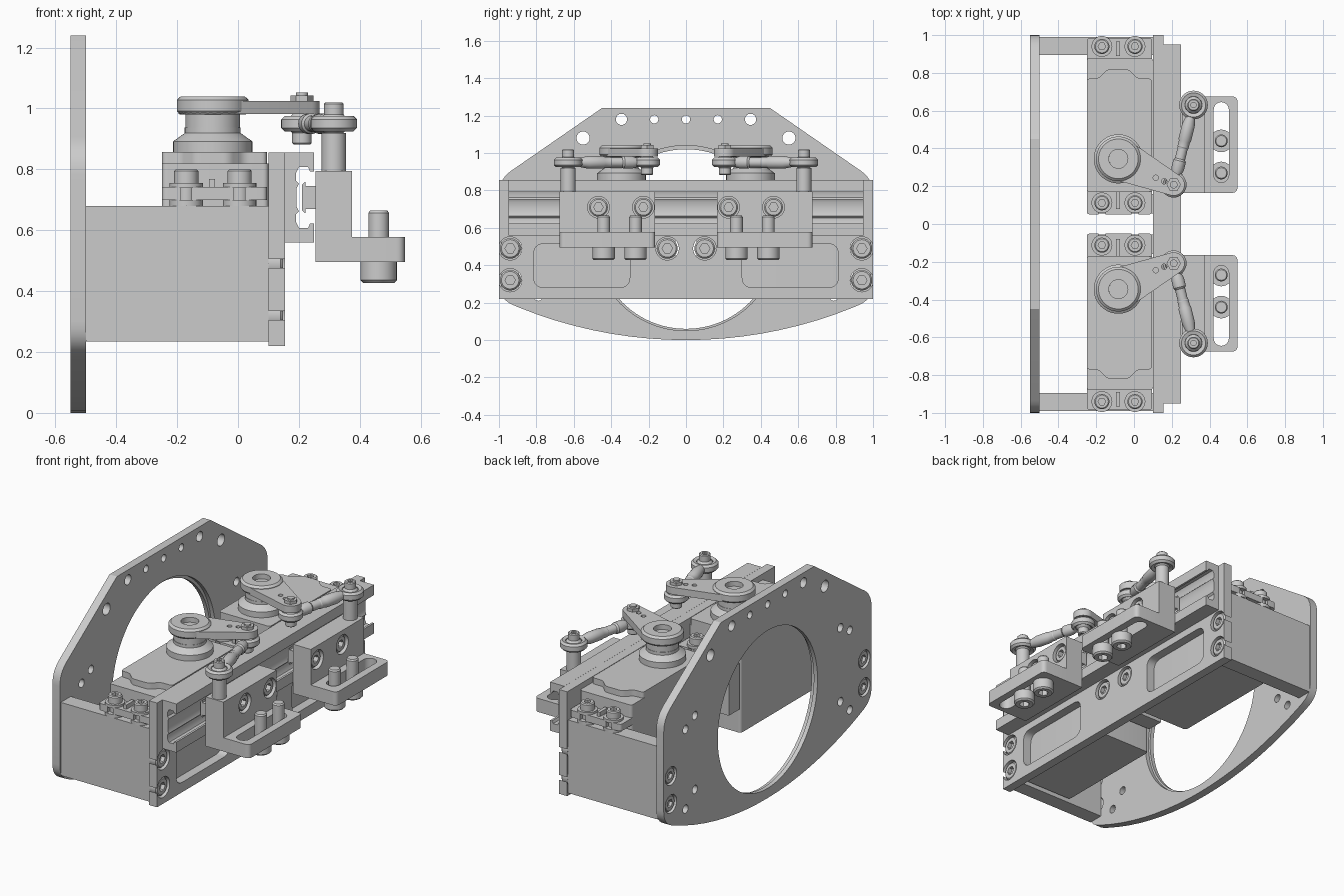
import bpy, bmesh, math
from mathutils import Vector, Matrix

if "Cube" in bpy.data.objects:
    bpy.data.objects.remove(bpy.data.objects["Cube"])

# ---------- helpers: all geometry is baked in world coordinates ----------
def finish(name, bm):
    bmesh.ops.recalc_face_normals(bm, faces=bm.faces[:])
    me = bpy.data.meshes.new(name)
    bm.to_mesh(me)
    bm.free()
    ob = bpy.data.objects.new(name, me)
    bpy.context.collection.objects.link(ob)
    return ob

def prism(name, pts, axis, a, b):
    put = {'x': lambda p, t: (t, p[0], p[1]), 'y': lambda p, t: (p[0], t, p[1]),
           'z': lambda p, t: (p[0], p[1], t)}[axis]
    bm = bmesh.new()
    lo = [bm.verts.new(put(p, a)) for p in pts]
    hi = [bm.verts.new(put(p, b)) for p in pts]
    n = len(pts)
    bm.faces.new(lo)
    bm.faces.new(hi[::-1])
    for i in range(n):
        bm.faces.new((lo[i], lo[(i + 1) % n], hi[(i + 1) % n], hi[i]))
    return finish(name, bm)

def rect(x0, x1, y0, y1):
    return [(x0, y0), (x1, y0), (x1, y1), (x0, y1)]

def box(name, x, y, z):
    return prism(name, rect(*x, *y), 'z', *z)

def fillet(pts, d, only=None, n=6):
    out = []
    for i, p in enumerate(pts):
        if only is not None and i not in only:
            out.append(p)
            continue
        p, q, r = Vector(p), Vector(pts[i - 1]), Vector(pts[(i + 1) % len(pts)])
        a, b = p + (q - p).normalized() * d, p + (r - p).normalized() * d
        for k in range(n + 1):
            t = k / n
            out.append(tuple(a * (1 - t) ** 2 + p * 2 * t * (1 - t) + b * t * t))
    return out

def capsule(c1, r1, c2, r2, n=16):
    dx, dy = c2[0] - c1[0], c2[1] - c1[1]
    th, al = math.atan2(dy, dx), math.acos((r1 - r2) / math.hypot(dx, dy))
    arc = lambda c, r, s, e: [(c[0] + r * math.cos(s + (e - s) * k / n),
                               c[1] + r * math.sin(s + (e - s) * k / n)) for k in range(n + 1)]
    return arc(c2, r2, th - al, th + al) + arc(c1, r1, th + al, th + 2 * math.pi - al)

def lathe(name, prof, c, axis=(0, 0, 1), seg=32, closed=False):
    m = Matrix.Translation(c) @ Vector(axis).to_track_quat('Z', 'Y').to_matrix().to_4x4()
    bm = bmesh.new()
    rings = [[bm.verts.new(m @ Vector((r * math.cos(2 * math.pi * k / seg),
              r * math.sin(2 * math.pi * k / seg), z))) for k in range(seg)] for r, z in prof]
    pairs = list(zip(rings, rings[1:])) + ([(rings[-1], rings[0])] if closed else [])
    for a, b in pairs:
        for k in range(seg):
            bm.faces.new((a[k], a[(k + 1) % seg], b[(k + 1) % seg], b[k]))
    if not closed:
        bm.faces.new(rings[0])
        bm.faces.new(rings[-1])
    return finish(name, bm)

def cyl(name, c, r, h, axis=(0, 0, 1), seg=32):
    return lathe(name, [(r, 0), (r, h)], c, axis, seg)

def bake(ob):
    old = ob.data
    dg = bpy.context.evaluated_depsgraph_get()
    me = bpy.data.meshes.new_from_object(ob.evaluated_get(dg))
    ob.modifiers.clear()
    ob.data = me
    bpy.data.meshes.remove(old)

def cut(ob, *cutters):
    for c in cutters:
        c.hide_render = True
        md = ob.modifiers.new('cut', 'BOOLEAN')
        md.object, md.operation, md.solver = c, 'DIFFERENCE', 'EXACT'
    bake(ob)
    for c in cutters:
        bpy.data.objects.remove(c)
    return ob

def screw(name, c, r, h, axis=(0, 0, 1)):
    b = r * 0.15
    ob = lathe(name, [(r, 0), (r, h - b), (r - b, h)], c, axis, 24)
    a = Vector(axis)
    return cut(ob, cyl('socket', Vector(c) + a * h * 0.5, r * 0.5, h, axis, 6))

X, NX = (1, 0, 0), (-1, 0, 0)

# ---------- back plate with bore and holes ----------
R = 2.38
arc = [(-1 + 0.1 * k, R - math.sqrt(R * R - (-1 + 0.1 * k) ** 2)) for k in range(21)]
outline = fillet(arc + [(1, .86), (.45, 1.24), (-.45, 1.24), (-1, .86)], .08, {0, 20, 21, 24})
back = prism('back_plate', outline, 'x', -.55, -.5)
holes = [cyl('c', (-.6, 0, .54), .48, .2, X, 96), cyl('c', (-.525, 0, .545), .495, .1, X, 96),
         cyl('c', (-.6, 0, 1.18), .022, .2, X)]
for y, z, r in [(.17, 1.18, .022), (.345, 1.18, .03), (.55, 1.08, .035), (.7, .77, .025), (.79, .72, .025),
                (.7, .32, .025), (.79, .235, .025), (.93, .49, .055), (.93, .32, .055)]:
    holes += [cyl('c', (-.6, s * y, z), r, .2, X) for s in (1, -1)]
cut(back, *holes)

# ---------- front plate with windows and counterbores ----------
front = prism('front_plate', rect(-1, 1, .22, .855), 'x', .1, .155)
holes = []
for s in (1, -1):
    a, b = sorted((s * .3, s * .815))
    holes.append(prism('c', fillet(rect(a, b, .28, .515), .06), 'x', .05, .2))
    holes += [cyl('c', (.05, s * y, z), .062, .2, X) for y, z in [(.94, .49), (.94, .32), (.1, .49)]]
cut(front, *holes)

# ---------- slide rail ----------
half = [(.155, .148), (.25, .148), (.25, .085), (.237, .085), (.23, .1), (.2, .1),
        (.19, .08), (.19, .055), (.2, .045), (.192, .03)]
prism('slide_rail', [(x, .7075 + z) for x, z in half] + [(x, .7075 - z) for x, z in half[::-1]], 'y', -.95, .95)

# ---------- everything below is built for +y, then mirrored ----------
keep = set(bpy.data.objects)
box('side_wall', (-.5, .1), (.895, .99), (.235, .68))
box('inner_mount', (-.25, .1), (.055, .16), (.4, .68))
for z in (.49, .32):
    screw('back_screw', (-.505, .93, z), .05, .038, NX)
for y, z in [(.94, .49), (.94, .32), (.1, .49)]:
    screw('front_screw', (.1, y, z), .055, .048, X)

# servo: case, lid, ears and fixings
prism('servo_case', fillet(rect(-.25, .1, .17, .88), .02), 'z', .25, .82)
prism('servo_lid', fillet([(-.25, .17), (.095, .17), (.095, .77), (.02, .77), (-.03, .82), (-.14, .82),
                           (-.19, .77), (-.25, .77)], .02), 'z', .81, .857)
for y0, y1, yb in [(.05, .19, .112), (.86, .985, .94)]:
    ear = prism('servo_ear', fillet(rect(-.25, .095, y0, y1), .02), 'z', .7, .742)
    cut(ear, *[box('c', (x - .018, x + .018), (yb - .12, yb) if yb < .5 else (yb, yb + .12), (.6, .8))
               for x in (-.17, .005)])
    box('ear_rib', (-.095, -.075), (y0 + .03, y1 - .02), (.74, .768))
    for x in (-.17, .005):
        cyl('grommet', (x, yb, .68), .055, .02)
        cyl('grommet_core', (x, yb, .69), .03, .06)
        cyl('washer', (x, yb, .738), .055, .018)
        screw('ear_screw', (x, yb, .755), .04, .045)

# horn and its hub
O, T, E = (-.083, .345), (.21, .208), (.315, .63)
lathe('output_boss', [(.13, 0), (.13, .035), (.092, .062), (.092, .08)], (*O, .857), seg=48)
lathe('horn_hub', [(.05, .02), (.05, .118), (.105, .118), (.118, .106), (.118, .07), (.108, .058),
                   (.09, .058), (.09, 0), (.05, 0)], (*O, .922), seg=48, closed=True)
cyl('hub_screw', (*O, .93), .05, .08)
arm = prism('horn_arm', capsule(O, .112, T, .058), 'z', .982, 1.025)
cut(arm, cyl('c', (*O, .9), .09, .3), *[cyl('c', (x, y, .9), .014, .3, seg=16)
                                         for x, y in [(.115, .245), (.16, .226)]])

# link rod with two eyes
d = Vector((E[0] - T[0], E[1] - T[1], 0))
L = d.length
d.normalize()
for (x, y), r in [(T, .068), (E, .076)]:
    lathe('rod_eye', [(.045, -.02), (r - .012, -.026), (r, -.014), (r, .014), (r - .012, .026), (.045, .02)],
          (x, y, .95), closed=True)
    lathe('rod_ball', [(.03, -.032), (.043, -.018), (.047, 0), (.043, .018), (.03, .032)], (x, y, .95))
lathe('link_rod', [(.024, .055), (.034, .085), (.034, .13), (.027, .14), (.027, .2), (.03, .205), (.03, L - .2),
                   (.034, L - .19), (.034, L - .11), (.024, L - .06)], (*T, .95), d, 20)
cyl('horn_pin', (*T, .91), .022, .13)
screw('horn_pin_head', (*T, .92), .032, .038, (0, 0, -1))
cyl('horn_nut', (*T, 1.025), .038, .018, seg=6)
cyl('horn_pin_tip', (*T, 1.03), .02, .022, seg=20)

# sliding bracket with slotted ledge
cyl('bracket_post', (*E, .79), .04, .13)
screw('post_screw', (*E, .975), .032, .045)
wall = box('bracket_wall', (.255, .375), (.165, .675), (.495, .795))
cut(wall, *[cyl('c', (.31, y, .71), .058, .1, X) for y in (.228, .468)])
for y in (.228, .468):
    screw('bracket_screw', (.305, y, .71), .05, .06, X)
ledge = prism('bracket_ledge', fillet(rect(.37, .548, .165, .675), .03, {1, 2}), 'z', .495, .578)
cut(ledge, prism('c', capsule((.462, .26), .04, (.462, .605), .04), 'z', .4, .7))
for y in (.27, .44):
    lathe('ledge_bolt', [(.034, 0), (.034, .167), (.028, .175)], (.462, y, .49), seg=24)
    screw('ledge_bolt_head', (.462, y, .495), .06, .068, (0, 0, -1))
prism('slider', [(.21, .665), (.222, .655), (.222, .67), (.256, .67), (.256, .745), (.222, .745),
                 (.222, .76), (.21, .75)], 'y', .18, .66)

# ---------- mirror across y and shade ----------
for ob in list(bpy.data.objects):
    if ob not in keep:
        md = ob.modifiers.new('mirror', 'MIRROR')
        md.use_axis = (False, True, False)
        md.use_mirror_merge = False
        bake(ob)
    ob.data.shade_smooth()
    ob.data.set_sharp_from_angle(angle=math.radians(30))
